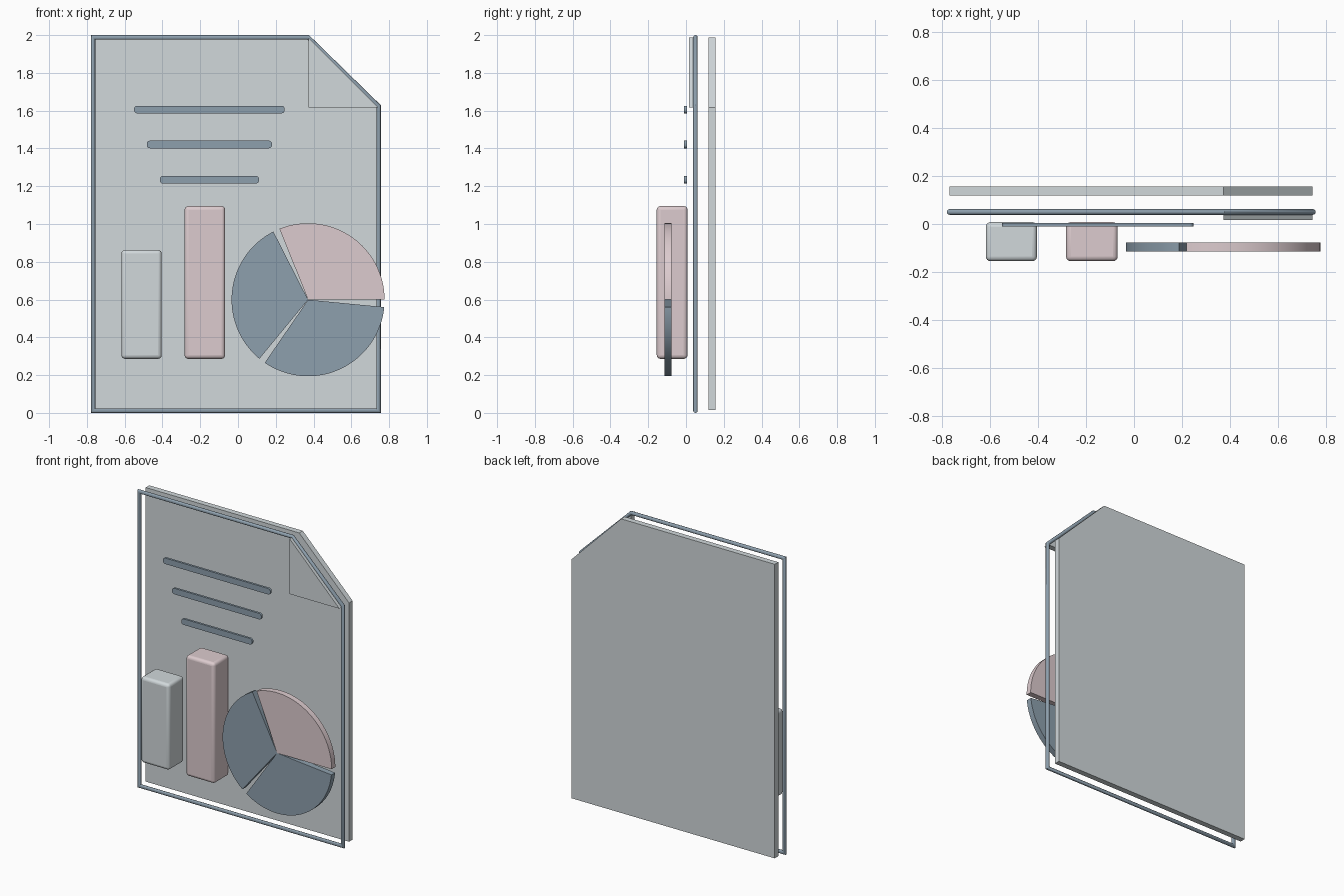
import bpy, bmesh, math
from mathutils import Vector

if "Cube" in bpy.data.objects:
    bpy.data.objects.remove(bpy.data.objects["Cube"])


def material(name, rgb):
    m = bpy.data.materials.new(name)
    m.diffuse_color = (*rgb, 1)
    m.use_nodes = True
    m.node_tree.nodes["Principled BSDF"].inputs["Base Color"].default_value = m.diffuse_color
    return m


PALE = material("pale_grey", (0.64, 0.69, 0.71))
BLUE = material("slate_blue", (0.27, 0.35, 0.42))
PINK = material("dusty_pink", (0.72, 0.60, 0.62))


def finish(name, bm, mat, angle=None):
    bmesh.ops.recalc_face_normals(bm, faces=bm.faces)
    me = bpy.data.meshes.new(name)
    bm.to_mesh(me)
    bm.free()
    me.materials.append(mat)
    ob = bpy.data.objects.new(name, me)
    bpy.context.collection.objects.link(ob)
    if angle:
        bpy.ops.object.select_all(action='DESELECT')
        ob.select_set(True)
        bpy.context.view_layer.objects.active = ob
        bpy.ops.object.shade_smooth_by_angle(angle=math.radians(angle))
    return ob


def prism(name, pts, y0, y1, mat, angle=None):
    """Extrude an x-z outline from y0 to y1."""
    bm = bmesh.new()
    face = bm.faces.new([bm.verts.new((x, y0, z)) for x, z in pts])
    ext = bmesh.ops.extrude_face_region(bm, geom=[face])["geom"]
    bmesh.ops.translate(bm, vec=(0, y1 - y0, 0),
                        verts=[v for v in ext if isinstance(v, bmesh.types.BMVert)])
    return finish(name, bm, mat, angle)


def rounded_rect(x0, x1, z0, z1, r, n=5):
    corners = [(x1 - r, z1 - r), (x0 + r, z1 - r), (x0 + r, z0 + r), (x1 - r, z0 + r)]
    return [(cx + r * math.cos((q + i / n) * math.pi / 2),
             cz + r * math.sin((q + i / n) * math.pi / 2))
            for q, (cx, cz) in enumerate(corners) for i in range(n + 1)]


# paper sheet with a cut corner, and the folded corner in front of it
prism("page_sheet", [(-0.768, 0.014), (0.742, 0.014), (0.742, 1.617),
                     (0.372, 1.988), (-0.768, 1.988)], 0.118, 0.156, PALE)
prism("folded_corner", [(0.372, 1.617), (0.742, 1.617), (0.372, 1.988)],
      0.016, 0.054, PALE)

# thin round outline with mitred corners
path = [Vector(p) for p in [(-0.767, 0.012), (0.744, 0.012), (0.744, 1.624),
                            (0.371, 1.988), (-0.767, 1.988)]]
R, SIDES = 0.012, 12
bm = bmesh.new()
rings = []
for i, p in enumerate(path):
    d0 = (p - path[i - 1]).normalized()
    d1 = (path[(i + 1) % len(path)] - p).normalized()
    n0, n1 = Vector((d0.y, -d0.x)), Vector((d1.y, -d1.x))
    miter = (n0 + n1) / (1 + n0.dot(n1))
    ring = []
    for k in range(SIDES):
        a = 2 * math.pi * k / SIDES
        q = p + miter * R * math.cos(a)
        ring.append(bm.verts.new((q.x, 0.05 + R * math.sin(a), q.y)))
    rings.append(ring)
for i, a in enumerate(rings):
    b = rings[(i + 1) % len(rings)]
    for k in range(SIDES):
        j = (k + 1) % SIDES
        bm.faces.new((a[k], a[j], b[j], b[k]))
finish("page_outline", bm, BLUE, 35)

# three text lines
for i, (x0, x1, z) in enumerate([(-0.55, 0.247, 1.606), (-0.483, 0.18, 1.421),
                                 (-0.414, 0.111, 1.234)]):
    prism(f"text_line_{i + 1}", rounded_rect(x0, x1, z - 0.02, z + 0.02, 0.016),
          -0.010, 0.005, BLUE, 30)

# two rounded chart bars
for name, x0, x1, top, mat in [("short_bar", -0.617, -0.404, 0.863, PALE),
                               ("tall_bar", -0.283, -0.068, 1.095, PINK)]:
    ob = prism(name, [(x0, 0.286), (x1, 0.286), (x1, top), (x0, top)],
               -0.155, 0.008, mat, 35)
    bev = ob.modifiers.new("round_edges", 'BEVEL')
    bev.width = 0.02
    bev.segments = 4
    for poly in ob.data.polygons:
        poly.use_smooth = True

# pie chart of three slices with narrow gaps
CX, CZ, PR, STEPS = 0.371, 0.599, 0.405, 40
for name, a0, a1, mat in [("pie_slice_upper", 0, 112, PINK),
                          ("pie_slice_left", 117, 230.5, BLUE),
                          ("pie_slice_lower", 235.5, 354.5, BLUE)]:
    angles = [math.radians(a0 + (a1 - a0) * i / STEPS) for i in range(STEPS + 1)]
    prism(name, [(CX, CZ)] + [(CX + PR * math.cos(a), CZ + PR * math.sin(a))
                              for a in angles], -0.115, -0.076, mat, 30)
